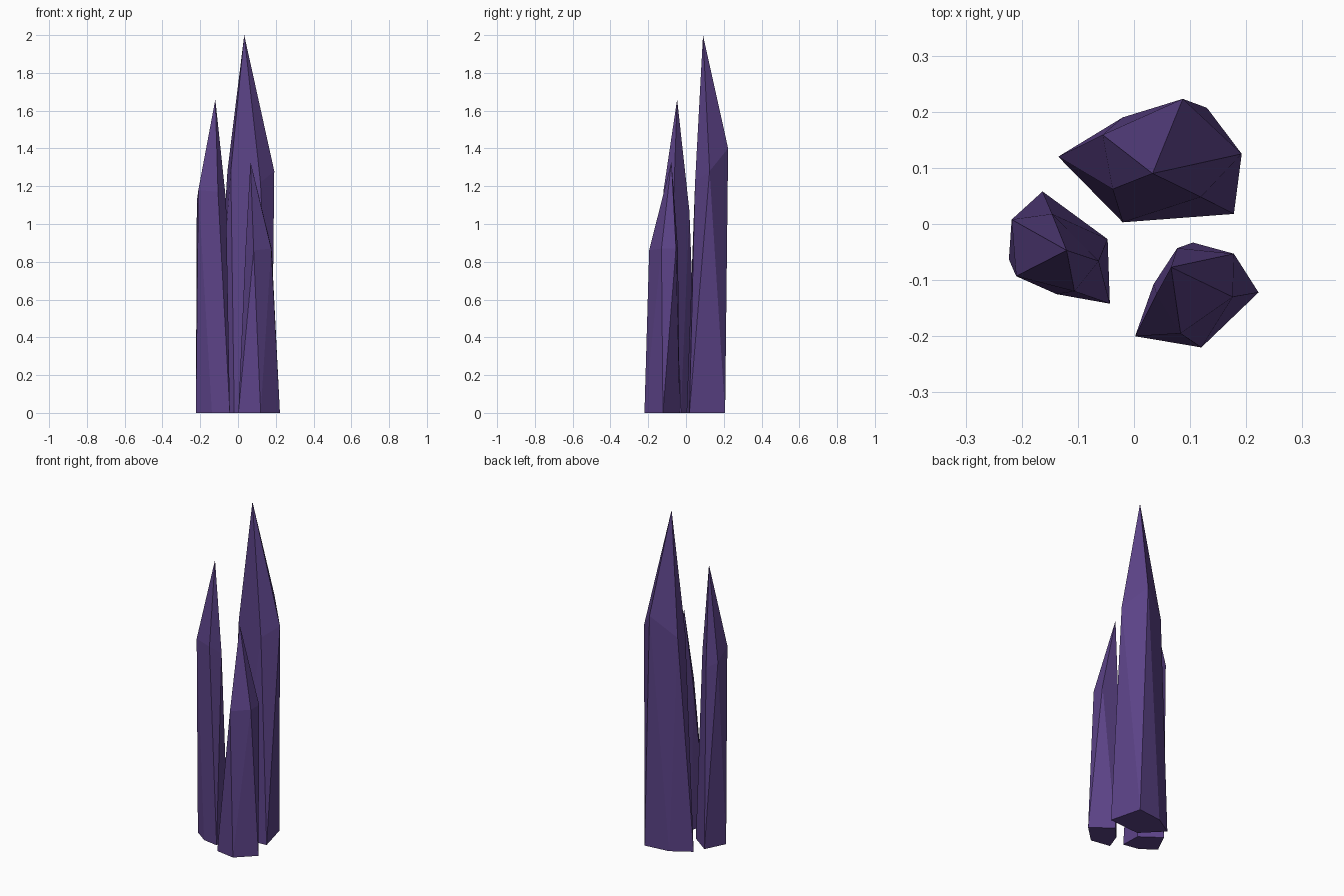
import bpy, bmesh

mat = bpy.data.materials.new("purple_crystal")
mat.diffuse_color = (0.105, 0.055, 0.24, 1)


def crystal(name, apex, base, shoulder):
    """Twisted five-sided shard: base[i] sits just before shoulder[i], going round."""
    bm = bmesh.new()
    tip = bm.verts.new(apex)
    low = [bm.verts.new((x, y, 0)) for x, y in base]
    up = [bm.verts.new(p) for p in shoulder]
    n = len(low)
    bm.faces.new(low)
    for i in range(n):
        j = (i + 1) % n
        bm.faces.new((low[i], low[j], up[i]))
        bm.faces.new((up[i], low[j], up[j]))
        bm.faces.new((up[i], up[j], tip))
    bmesh.ops.recalc_face_normals(bm, faces=bm.faces)
    mesh = bpy.data.meshes.new(name)
    bm.to_mesh(mesh)
    bm.free()
    mesh.materials.append(mat)
    ob = bpy.data.objects.new(name, mesh)
    bpy.context.collection.objects.link(ob)


# Tall shard at the back
crystal("tall_crystal", (0.033, 0.09, 2.0),
        [(-0.135, 0.12), (-0.02, 0.003), (0.178, 0.018), (0.13, 0.207), (-0.02, 0.19)],
        [(-0.038, 0.062, 1.28), (0.119, 0.048, 1.22), (0.192, 0.125, 1.28),
         (0.087, 0.223, 1.4), (-0.056, 0.159, 1.28)])

# Medium shard at the left
crystal("medium_crystal", (-0.12, -0.047, 1.66),
        [(-0.163, 0.058), (-0.223, -0.063), (-0.138, -0.125), (-0.043, -0.142), (-0.047, -0.027)],
        [(-0.218, 0.008, 1.12), (-0.21, -0.093, 1.18), (-0.106, -0.12, 1.17),
         (-0.063, -0.066, 1.12), (-0.146, 0.018, 1.07)])

# Short shard at the front right
crystal("short_crystal", (0.066, -0.077, 1.33),
        [(0.002, -0.2), (0.12, -0.22), (0.222, -0.122), (0.105, -0.033), (0.035, -0.107)],
        [(0.083, -0.195, 0.86), (0.176, -0.13, 0.87), (0.178, -0.053, 0.87),
         (0.077, -0.043, 0.87), (0.04, -0.125, 0.87)])
